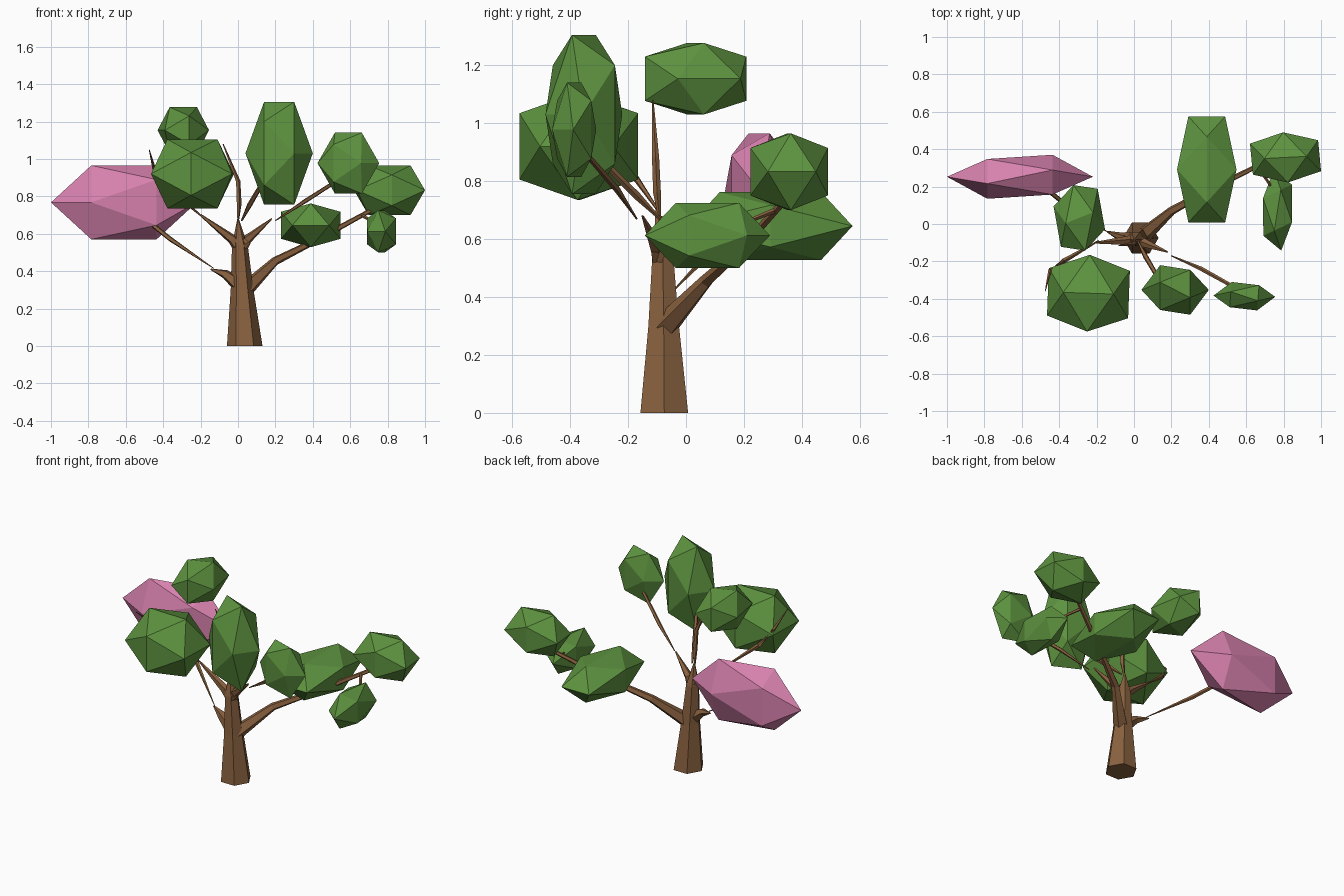
import bpy, bmesh, math
from mathutils import Matrix, Vector

if "Cube" in bpy.data.objects:
    bpy.data.objects.remove(bpy.data.objects["Cube"])


def material(name, rgb):
    m = bpy.data.materials.new(name)
    m.diffuse_color = (*rgb, 1)
    m.use_nodes = True
    m.node_tree.nodes["Principled BSDF"].inputs["Base Color"].default_value = m.diffuse_color
    return m


BARK = material("bark", (0.25, 0.12, 0.05))
LEAF = material("leaf", (0.11, 0.29, 0.05))
PINK = material("blossom", (0.68, 0.22, 0.42))


def finish(name, bm, mat):
    bmesh.ops.recalc_face_normals(bm, faces=bm.faces)
    me = bpy.data.meshes.new(name)
    bm.to_mesh(me)
    bm.free()
    me.materials.append(mat)
    bpy.context.collection.objects.link(bpy.data.objects.new(name, me))


def limb(name, pts, sides=5, flat_ends=False):
    """Faceted tube through (x, y, z, radius) points."""
    bm = bmesh.new()
    P = [Vector(p[:3]) for p in pts]
    rings = []
    for i, p in enumerate(P):
        d = (P[min(i + 1, len(P) - 1)] - P[max(i - 1, 0)]).normalized()
        if flat_ends:
            d = Vector((0, 0, 1))
        side = Vector((1, 0, 0)) if abs(d.x) < 0.6 else Vector((0, 1, 0))
        u = (side - d * side.dot(d)).normalized()
        v = d.cross(u)
        r = pts[i][3]
        rings.append([bm.verts.new(p + r * (math.cos(a) * u + math.sin(a) * v))
                      for a in (2 * math.pi * k / sides for k in range(sides))])
    for a, b in zip(rings, rings[1:]):
        for k in range(sides):
            j = (k + 1) % sides
            bm.faces.new((a[k], a[j], b[j], b[k]))
    bm.faces.new(rings[0])
    bm.faces.new(rings[-1])
    finish(name, bm, BARK)


def clump(name, xs, ys, zs, yaw, mat=LEAF):
    """Icosahedron lying on an edge, turned by yaw, then fitted to a box."""
    bm = bmesh.new()
    bmesh.ops.create_icosphere(bm, subdivisions=1, radius=1)
    turn = Matrix.Rotation(math.radians(yaw - 31.72), 3, 'Z')
    for v in bm.verts:
        v.co = turn @ Vector((v.co.z, v.co.x, v.co.y))
    for axis, (lo, hi) in enumerate((xs, ys, zs)):
        m = max(v.co[axis] for v in bm.verts)
        for v in bm.verts:
            v.co[axis] = (lo + hi) / 2 + v.co[axis] / m * (hi - lo) / 2
    finish(name, bm, mat)


# Trunk with hexagonal section
limb("trunk", [(0.036, -0.075, 0, 0.095), (0.022, -0.077, 0.3, 0.061),
               (0.01, -0.08, 0.54, 0.042), (0.0, -0.085, 0.68, 0.004)], 6, True)

# Big lower branch to the right and back
limb("right_branch", [(0.04, -0.07, 0.3, 0.045), (0.2, 0.07, 0.455, 0.024),
                      (0.4, 0.18, 0.555, 0.017), (0.72, 0.34, 0.73, 0.012)])
limb("right_twig", [(0.66, 0.31, 0.7, 0.01), (0.76, 0.16, 0.64, 0.006)])

# Lower left stub and the thin branch that carries the blossom
limb("left_stub", [(0.0, -0.08, 0.33, 0.04), (-0.07, -0.07, 0.385, 0.025),
                   (-0.145, -0.04, 0.41, 0.004)])
limb("blossom_branch", [(-0.13, -0.05, 0.415, 0.002), (-0.36, 0.1, 0.57, 0.013),
                        (-0.46, 0.18, 0.65, 0.012)])

# Crown forks and the branches that continue from their tips
limb("left_fork", [(0.01, -0.08, 0.52, 0.036), (-0.03, -0.09, 0.57, 0.027),
                   (-0.2, -0.1, 0.7, 0.006)])
limb("left_branch", [(-0.19, -0.09, 0.69, 0.004), (-0.38, -0.2, 0.85, 0.014),
                     (-0.45, -0.25, 0.95, 0.01), (-0.475, -0.36, 1.05, 0.002)])
limb("right_fork", [(0.01, -0.08, 0.51, 0.036), (0.05, -0.1, 0.57, 0.026),
                    (0.18, -0.15, 0.68, 0.004)])
limb("upper_right_branch", [(0.2, -0.17, 0.67, 0.003), (0.36, -0.24, 0.775, 0.012),
                            (0.54, -0.34, 0.89, 0.01)])
limb("middle_branch", [(0.0, -0.09, 0.66, 0.004), (0.005, -0.1, 0.76, 0.014),
                       (0.0, -0.105, 0.88, 0.013), (-0.08, -0.115, 1.08, 0.003)])
limb("front_branch", [(0.02, -0.09, 0.67, 0.005), (0.06, -0.17, 0.75, 0.014),
                      (0.13, -0.29, 0.87, 0.012)])

# Foliage clumps
clump("blossom_clump", (-1.0, -0.22), (0.135, 0.37), (0.57, 0.965), 31.72, PINK)
clump("front_left_clump", (-0.465, -0.022), (-0.575, -0.165), (0.735, 1.105), -2)
clump("back_left_clump", (-0.43, -0.155), (-0.142, 0.208), (1.03, 1.277), 15)
clump("tall_clump", (0.04, 0.4), (-0.485, -0.22), (0.755, 1.305), -31.72)
clump("upper_right_clump", (0.425, 0.755), (-0.462, -0.31), (0.815, 1.14), -34)
clump("back_right_clump", (0.23, 0.548), (0.008, 0.575), (0.528, 0.762), 90)
clump("far_right_clump", (0.62, 1.0), (0.222, 0.49), (0.7, 0.965), 4)
clump("low_right_clump", (0.69, 0.845), (-0.142, 0.29), (0.5, 0.725), 70)
